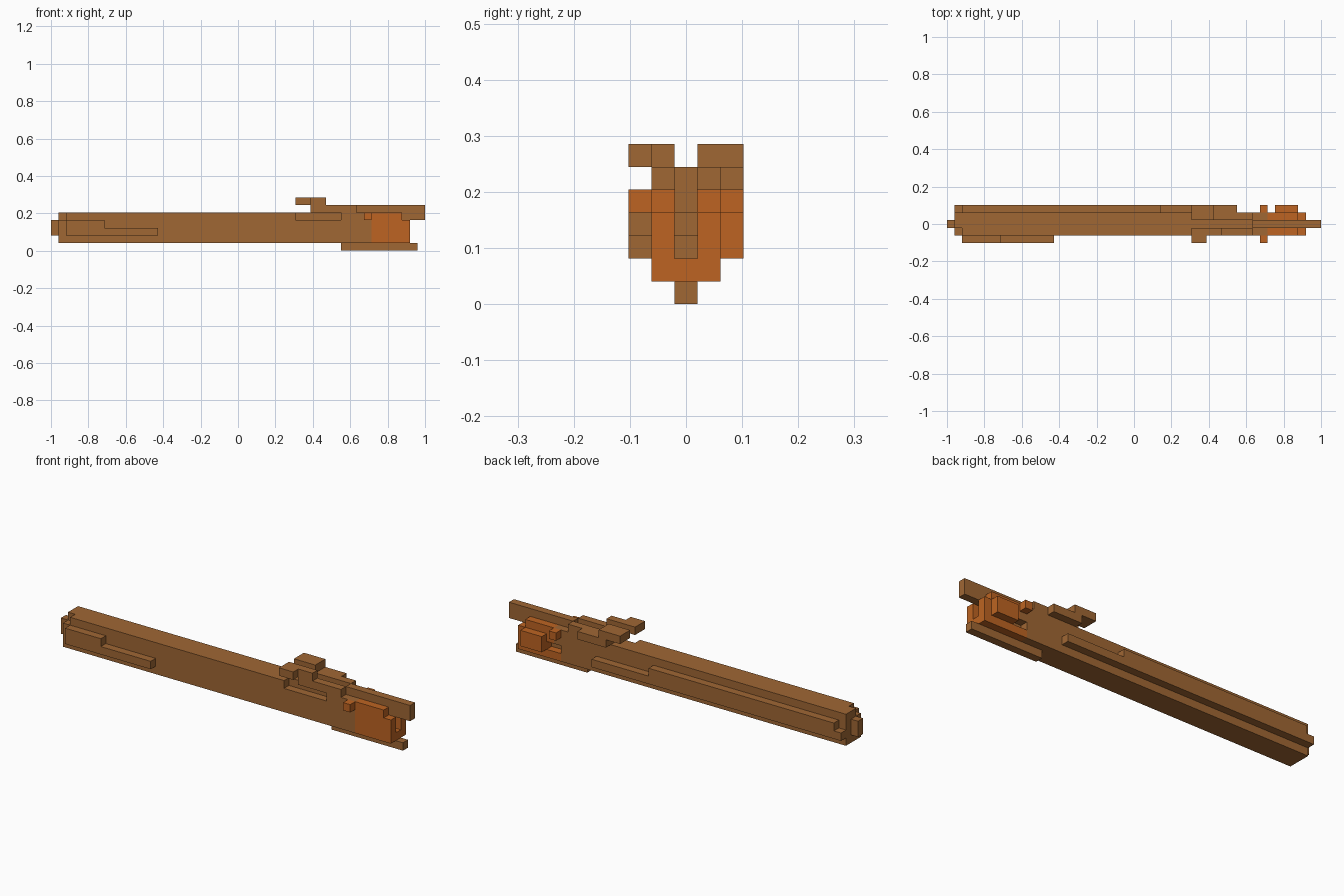
import bpy
import bmesh
from mathutils import Vector

if "Cube" in bpy.data.objects:
    bpy.data.objects.remove(bpy.data.objects["Cube"])

CELL = 2 / 49  # edge of one grid block
ORIGIN = Vector((-1, -2.5 * CELL, 0))


def material(name, colour):
    mat = bpy.data.materials.new(name)
    mat.use_nodes = True
    mat.diffuse_color = colour
    mat.node_tree.nodes["Principled BSDF"].inputs["Base Color"].default_value = colour
    return mat


brown = material("wood brown", (0.35, 0.135, 0.034, 1))
orange = material("copper orange", (0.51, 0.127, 0.016, 1))


def part(name, mat, *blocks):
    """Each block is an x, y and z range counted in cells."""
    bm = bmesh.new()
    for spans in blocks:
        low = Vector([s[0] for s in spans])
        high = Vector([s[1] for s in spans])
        cube = bmesh.ops.create_cube(bm, size=1)
        for v in cube["verts"]:
            unit = v.co + Vector((0.5, 0.5, 0.5))
            v.co = ORIGIN + CELL * (low + unit * (high - low))
    mesh = bpy.data.meshes.new(name)
    bm.to_mesh(mesh)
    bm.free()
    mesh.materials.append(mat)
    bpy.context.collection.objects.link(bpy.data.objects.new(name, mesh))


FRONT, NEAR, MID, FAR, BACK = [(i, i + 1) for i in range(5)]

# Long body with a slit in the upper front edge
part("body", brown,
     ((1, 41), (1, 4), (1, 4)),
     ((41, 42), (1, 3), (1, 4)),
     ((41, 42), FAR, (3, 4)))
part("body_top", brown,
     ((1, 42), (2, 4), (4, 5)),
     ((2, 32), NEAR, (4, 5)),
     ((38, 42), NEAR, (4, 5)))
part("end_nub", brown, ((0, 1), MID, (2, 4)))

# Stepped strips on both long sides
part("front_strip", brown,
     ((2, 14), FRONT, (2, 3)), ((2, 7), FRONT, (3, 4)))
part("back_strip", brown,
     ((1, 36), BACK, (2, 3)), ((2, 28), BACK, (3, 4)))

# Raised brackets on top
part("front_bracket", brown,
     ((34, 40), NEAR, (5, 6)),
     ((32, 36), NEAR, (6, 7)),
     ((32, 34), FRONT, (6, 7)))
part("back_bracket", brown,
     ((34, 40), FAR, (5, 6)),
     ((34, 38), BACK, (5, 6)),
     ((32, 35), (3, 5), (6, 7)))

# Centre rails above, below and inside the end
part("top_rail", brown,
     ((40, 49), MID, (5, 6)), ((42, 49), MID, (4, 5)))
part("bottom_rail", brown, ((38, 48), MID, (0, 1)))
part("core", brown,
     ((42, 45), MID, (2, 3)), ((42, 43), MID, (3, 4)))

# Orange jaws at the end
part("front_jaw", orange,
     ((42, 47), NEAR, (1, 4)), ((42, 46), NEAR, (4, 5)))
part("back_jaw", orange,
     ((41, 47), FAR, (1, 2)),
     ((43, 47), FAR, (2, 3)),
     ((42, 47), FAR, (3, 4)),
     ((42, 46), FAR, (4, 5)))
part("jaw_floor", orange, ((42, 47), MID, (1, 2)))
part("back_plate", orange, ((43, 46), BACK, (2, 4)))
for name, side in (("front_pin", FRONT), ("back_pin", BACK)):
    part(name, orange, ((41, 42), side, (4, 5)))
